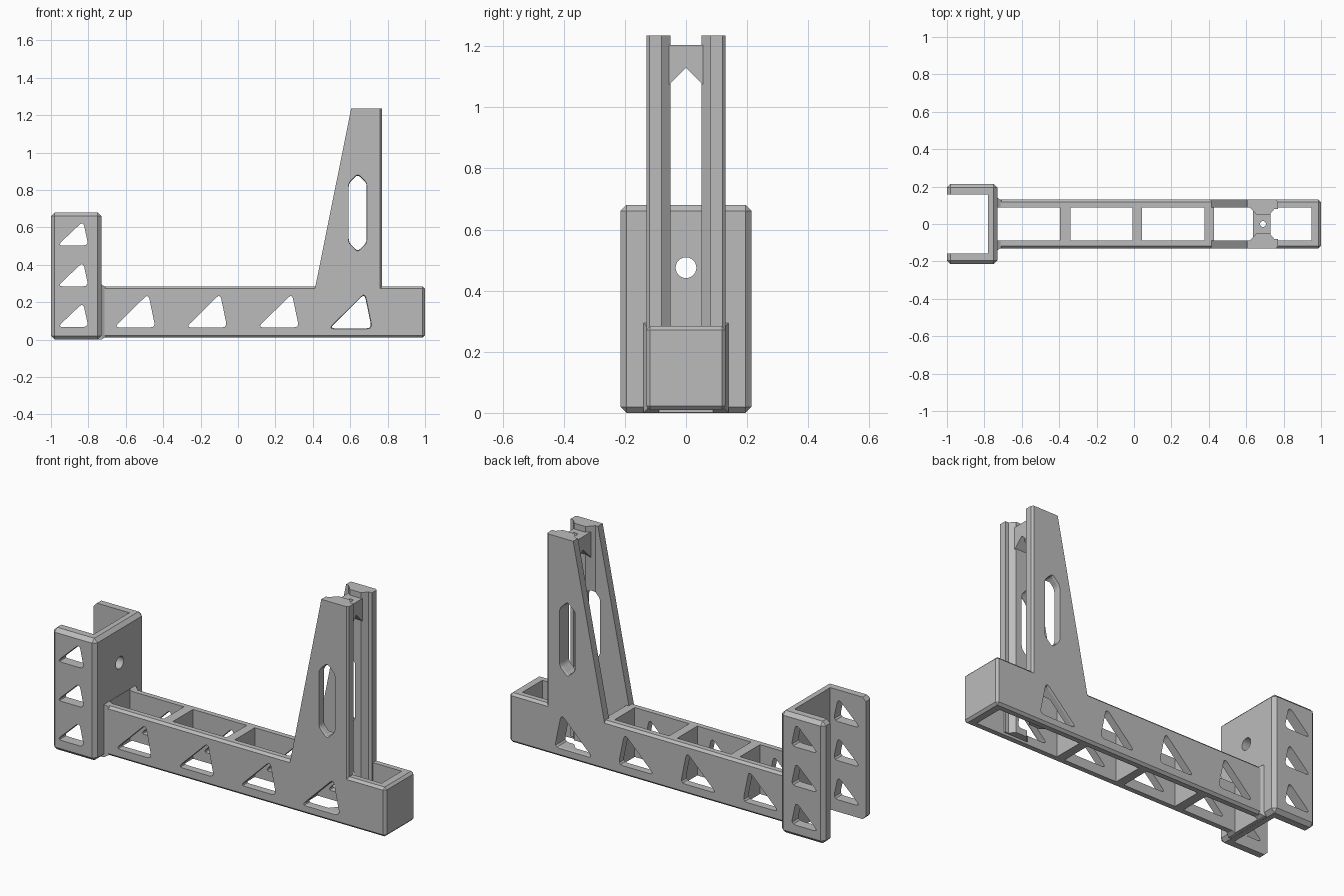
import bpy, bmesh
from math import cos, sin, tau
from mathutils import Vector

default = bpy.data.objects.get("Cube")
if default:
    bpy.data.objects.remove(default, do_unlink=True)

GREY = (0.5, 0.5, 0.5, 1)
grey = bpy.data.materials.new("plain grey")
grey.use_nodes = True
grey.diffuse_color = GREY
grey.node_tree.nodes["Principled BSDF"].inputs["Base Color"].default_value = GREY


def finish(name, bm):
    bmesh.ops.recalc_face_normals(bm, faces=bm.faces[:])
    mesh = bpy.data.meshes.new(name)
    bm.to_mesh(mesh)
    bm.free()
    mesh.materials.append(grey)
    ob = bpy.data.objects.new(name, mesh)
    bpy.context.collection.objects.link(ob)
    return ob


def box(name, lo, hi, bevel=0):
    bm = bmesh.new()
    bmesh.ops.create_cube(bm, size=1)
    for v in bm.verts:
        v.co = [l + (c + 0.5) * (h - l) for c, l, h in zip(v.co, lo, hi)]
    if bevel:
        bmesh.ops.bevel(bm, geom=bm.edges[:], offset=bevel, segments=1,
                        affect='EDGES', profile=0.5)
    return finish(name, bm)


def prism(name, axis, profile, sections):
    """Extrude a 2D profile along an axis; sections are (position, scale)."""
    place = {'x': lambda a, u, v: (a, u, v),
             'y': lambda a, u, v: (u, a, v),
             'z': lambda a, u, v: (u, v, a)}[axis]
    pts = [Vector(p) for p in profile]
    mid = sum(pts, Vector((0, 0))) / len(pts)
    bm = bmesh.new()
    rings = [[bm.verts.new(place(a, *(mid + (p - mid) * s))) for p in pts]
             for a, s in sections]
    n = len(pts)
    for r, q in zip(rings, rings[1:]):
        for i in range(n):
            bm.faces.new((r[i], r[(i + 1) % n], q[(i + 1) % n], q[i]))
    bm.faces.new(rings[0])
    bm.faces.new(rings[-1])
    return finish(name, bm)


def rounded(points, d):
    """Round each corner of a polygon with a short quadratic curve."""
    pts = [Vector(p) for p in points]
    out = []
    for i, p in enumerate(pts):
        a = p + (pts[i - 1] - p).normalized() * d
        b = p + (pts[(i + 1) % len(pts)] - p).normalized() * d
        for t in (0, 0.33, 0.67, 1):
            out.append(a * (1 - t) ** 2 + p * 2 * t * (1 - t) + b * t * t)
    return out


def circle(u, v, r, n=24):
    return [(u + r * cos(tau * i / n), v + r * sin(tau * i / n)) for i in range(n)]


def apply(ob, mod):
    bpy.context.view_layer.objects.active = ob
    bpy.ops.object.modifier_apply(modifier=mod.name)


def combine(ob, tool, operation='DIFFERENCE'):
    mod = ob.modifiers.new("boolean", 'BOOLEAN')
    mod.operation, mod.solver, mod.object = operation, 'EXACT', tool
    apply(ob, mod)
    bpy.data.objects.remove(tool, do_unlink=True)


def triangle(x, z, w, h):
    return rounded([(x, z), (x + w, z), (x + w * 0.83, z + h)], 0.028)


THROUGH = [(-0.4, 1), (0.4, 1)]
FLARED = [(-0.15, 1.12), (-0.118, 1), (0.118, 1), (0.15, 1.12)]


def cut_tower_triangle(ob):
    combine(ob, prism("cutter", 'y', triangle(0.49, 0.06, 0.225, 0.185), FLARED))


# Clamp: an upright channel open towards -x
clamp = box("clamp_bracket", (-1, -0.215, 0), (-0.73, 0.215, 0.68), 0.02)
combine(clamp, box("cutter", (-1.1, -0.157, -0.1), (-0.78, 0.157, 0.8)))
for row in range(3):
    combine(clamp, prism("cutter", 'y', triangle(-0.965, 0.067 + row * 0.218, 0.165, 0.13), THROUGH))
combine(clamp, prism("cutter", 'x', circle(0, 0.475, 0.034), [(-0.9, 1), (-0.6, 1)]))

# Arm: hollow beam divided into open cells
arm = box("arm_beam", (-0.755, -0.13, 0.01), (1, 0.13, 0.285), 0.013)
flange = [(-0.13, 0.01), (0.13, 0.01), (0.13, 0.285), (-0.13, 0.285)]
combine(arm, prism("flange", 'x', flange, [(-0.75, 1.07), (-0.73, 1.07), (-0.708, 0.97)]), 'UNION')
for x0, x1 in ((-0.729, -0.395), (-0.34, -0.008), (0.042, 0.378), (0.428, 0.948)):
    combine(arm, box("cutter", (x0, -0.088, -0.1), (x1, 0.088, 0.4)))
for i in range(3):
    combine(arm, prism("cutter", 'y', triangle(-0.662 + i * 0.384, 0.065, 0.22, 0.18), THROUGH))
cut_tower_triangle(arm)

# Tower: two mirrored tapering walls with inner ribs
plan = [(0.3, 0.13), (0.3, 0.088), (0.62, 0.088), (0.655, 0.05), (0.725, 0.05),
        (0.75, 0.08), (0.77, 0.08), (0.77, 0.12), (0.76, 0.13)]
side = [(0.412, 0.024), (0.412, 0.275), (0.605, 1.235), (0.77, 1.235), (0.77, 0.024)]
tower = prism("tower_walls", 'z', plan, [(0, 1), (1.4, 1)])
combine(tower, prism("taper", 'y', side, THROUGH), 'INTERSECT')
mirror = tower.modifiers.new("mirror", 'MIRROR')
mirror.use_axis = (False, True, False)
mirror.use_mirror_merge = False
apply(tower, mirror)
slot = [(0.592, 0.52), (0.64, 0.472), (0.688, 0.52),
        (0.688, 0.835), (0.64, 0.883), (0.592, 0.835)]
combine(tower, prism("cutter", 'y', rounded(slot, 0.018),
                     [(-0.15, 1.06), (-0.118, 1), (0.118, 1), (0.15, 1.06)]))
cut_tower_triangle(tower)

# Bridge joining the two walls, with a peaked underside and a pin hole
bridge_profile = [(-0.07, 1.06), (-0.07, 1.203), (0.07, 1.203), (0.07, 1.06), (0, 1.13)]
bridge = prism("tower_bridge", 'x', bridge_profile, [(0.635, 1), (0.73, 1)])
combine(bridge, prism("cutter", 'z', circle(0.69, 0, 0.016), [(1, 1), (1.3, 1)]))
